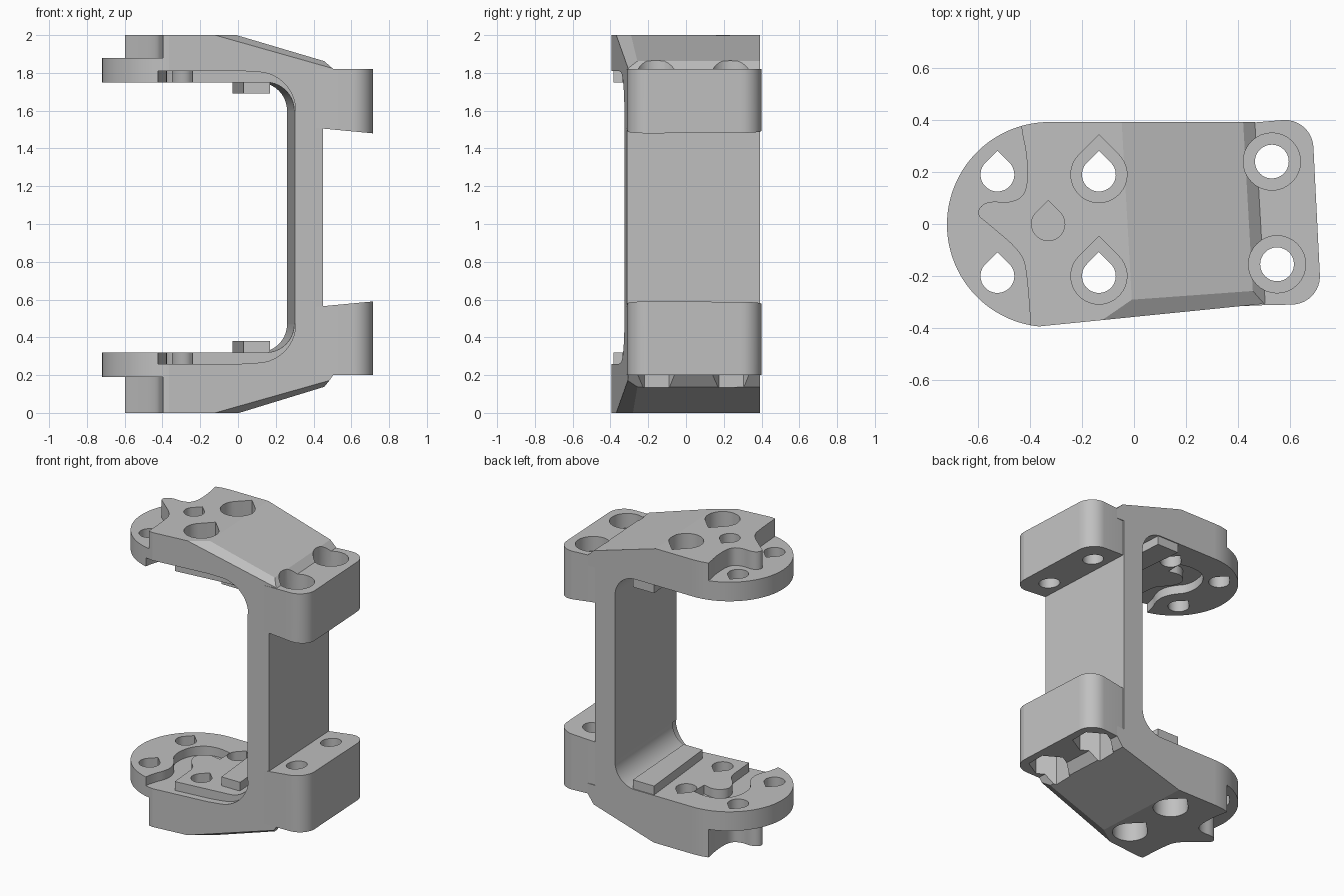
import bpy, bmesh, math
from mathutils import Vector

old = bpy.data.objects.get("Cube")
if old:
    bpy.data.objects.remove(old, do_unlink=True)

grey = bpy.data.materials.new("plain grey")
grey.use_nodes = True
GREY = (0.53, 0.53, 0.53, 1)
grey.diffuse_color = GREY
grey.node_tree.nodes["Principled BSDF"].inputs["Base Color"].default_value = GREY


def prism(name, pts, lo, hi, axis="z", shape=None):
    """Extrude a 2D outline; shape(far, co) may adjust each corner."""
    bm = bmesh.new()
    rings = []
    for far, level in enumerate((lo, hi)):
        ring = []
        for a, b in pts:
            co = Vector((a, b, level)) if axis == "z" else Vector((a, level, b))
            if shape:
                shape(far, co)
            ring.append(bm.verts.new(co))
        rings.append(ring)
        bm.faces.new(ring)
    n = len(pts)
    for i in range(n):
        j = (i + 1) % n
        bm.faces.new((rings[0][i], rings[0][j], rings[1][j], rings[1][i]))
    bmesh.ops.recalc_face_normals(bm, faces=bm.faces[:])
    me = bpy.data.meshes.new(name)
    bm.to_mesh(me)
    bm.free()
    me.materials.append(grey)
    ob = bpy.data.objects.new(name, me)
    bpy.context.collection.objects.link(ob)
    return ob


def combine(target, tool, op="DIFFERENCE", keep=False):
    mod = target.modifiers.new("cut", "BOOLEAN")
    mod.operation, mod.solver, mod.object = op, "EXACT", tool
    bpy.context.view_layer.objects.active = target
    bpy.ops.object.modifier_apply(modifier=mod.name)
    if not keep:
        bpy.data.objects.remove(tool, do_unlink=True)


def arc(cx, cy, r, a0, a1, n=10):
    angles = [math.radians(a0 + (a1 - a0) * i / n) for i in range(n + 1)]
    return [(cx + r * math.cos(a), cy + r * math.sin(a)) for a in angles]


def teardrop(cx, cy, r):
    return arc(cx, cy, r, 135, 405, 28) + [(cx, cy + r * math.sqrt(2))]


def smooth(pts, rounds=3):
    """Corner cutting on an open path."""
    for _ in range(rounds):
        out = [pts[0]]
        for (ax, ay), (bx, by) in zip(pts, pts[1:]):
            out += [(ax * .75 + bx * .25, ay * .75 + by * .25),
                    (ax * .25 + bx * .75, ay * .25 + by * .75)]
        pts = out + [pts[-1]]
    return pts


def flip(z, s):
    """Heights are given for the upper arm; the lower one is thicker."""
    return z if s > 0 else 2.07 - z


def levels(s, a, b):
    return sorted((flip(a, s), flip(b, s)))


def front_edge(x):
    return -.395 + .106 * (x + .33)


def skew(far, co):
    """The wall and slopes are turned slightly in plan."""
    if co.x > -.5:
        co.x -= .057 * co.y


# C-shaped frame: side profile trimmed by the plan outline
outer = [(-.8, 2), (-.025, 2), (.442, 1.862), (.487, 1.82), (.487, 1.75), (.433, 1.75),
         (.433, .27), (.487, .27), (.487, .2), (.442, .138), (-.01, 0), (-.8, 0)]
inner = [(-.8, 1.75)] + arc(.132, 1.6, .15, 90, 0)
inner += [(x, flip(z, -1)) for x, z in reversed(inner)]
frame = prism("bracket_frame", outer + inner[::-1], -.5, .5, "y", skew)
plan = arc(-.325, -.002, .394, 90, 264, 48) + [(.55, front_edge(.55)), (.55, .392)]
combine(frame, prism("plan_outline", plan, -.1, 2.1), "INTERSECT")

# Slanted trims along the front outer edges of both arms
bm = bmesh.new()
bm.from_mesh(frame.data)
for s in (1, -1):
    a, b, c = [Vector((x, y, z if s > 0 else 2 - z)) for x, y, z in
               ((-.13, -.375, 2), (.47, -.315, 1.83), (.45, -.26, 1.863))]
    normal = (b - a).cross(c - a) * s
    bmesh.ops.bisect_plane(bm, geom=bm.verts[:] + bm.edges[:] + bm.faces[:],
                           plane_co=a, plane_no=normal, clear_outer=True)
    rim = [e for e in bm.edges if e.is_boundary]
    bmesh.ops.holes_fill(bm, edges=rim, sides=0)
bmesh.ops.recalc_face_normals(bm, faces=bm.faces[:])
bm.to_mesh(frame.data)
bm.free()

# Wavy step on the outside of the arms, and the curved groove inside
step = smooth([(-.44, .5), (-.435, .37), (-.41, .26), (-.41, .12), (-.47, .08), (-.57, .09),
               (-.61, .04), (-.56, 0), (-.43, -.11), (-.41, -.2), (-.39, -.5)])
step += [(-.9, -.5), (-.9, .5)]
groove = smooth([(-.43, -.45), (-.42, -.33), (-.37, -.22), (-.39, -.12), (-.47, -.03),
                 (-.46, .11), (-.39, .2), (-.29, .22), (-.2, .2)])
groove += smooth([(-.2, .09), (-.29, .11), (-.36, .05), (-.33, -.04), (-.26, -.1),
                  (-.25, -.22), (-.23, -.45)])

# Front ledge beside the inner face, fading out into the wall
ledge = [(-.24, 1.6), (-.24, 1.81), (.02, 1.81)] + arc(.1, 1.6, .205, 90, 0)


def ledge_shape(far, co):
    if far:
        co.y = front_edge(co.x) + .05


# Clamp plan with two rounded corners
clamp_plan = [(.4, -.316), (.5, -.312)] + arc(.605, -.2, .11, -87, -2) \
    + arc(.58, .29, .11, 0, 92) + [(.4, .385)]
bolts = ((.53, .24), (.55, -.155))

for s in (1, -1):
    side = "upper" if s > 0 else "lower"
    upper = s > 0

    def clamp_shape(far, co):
        if far != upper:
            co.z = flip(1.505 - .025 * (co.x - .45) / .265, s)

    seat = 1.82 if upper else 1.87
    clamp = prism(side + "_clamp", clamp_plan, *levels(s, 1.5, seat), shape=clamp_shape)

    combine(frame, prism("step_cutter", step, *levels(s, 1.88, 2.1)))
    combine(frame, prism("groove_cutter", groove, *levels(s, 1.6, 1.81)))
    combine(frame, prism("ledge_cutter", [(x, flip(z, s)) for x, z in ledge],
                         -.5, 0, "y", ledge_shape))

    # Teardrop holes, recessed around the inner pair
    for y in (.19, -.2):
        for x in (-.525, -.135):
            combine(frame, prism("hole", teardrop(x, y, .065), *levels(s, 1.6, 2.1)))
        combine(frame, prism("recess", teardrop(-.135, y, .108), *levels(s, 1.88, 2.1)))
    if upper:
        combine(frame, prism("blind_hole", teardrop(-.33, 0, .064), 1.88, 2.1))

    # Bolt holes: round head recess above, six-sided nut recess below
    for x, y in bolts:
        outline = arc(x, y, .11, 0, 360, 32) if upper else arc(x, y, .128, 30, 390, 6)
        head = prism("head", outline[:-1], *levels(s, 1.72, 2.1))
        combine(frame, head, keep=True)
        combine(clamp, head)
        combine(clamp, prism("bolt", arc(x, y, .065, 0, 360, 32)[:-1], *levels(s, 1.3, 2.1)))

    # Raised locating rib on the inner face of the arm
    prism(side + "_rib", [(.03, -.22), (.17, -.22), (.13, .385), (-.03, .385)],
          *levels(s, 1.69, 1.77))

# Smooth curves, sharp edges, and truly flat level faces
for ob in bpy.context.scene.objects:
    ob.select_set(ob.type == "MESH")
bpy.context.view_layer.objects.active = frame
bpy.ops.object.shade_smooth_by_angle(angle=math.radians(14))
for ob in bpy.context.selected_objects:
    for face in ob.data.polygons:
        if max(abs(v) for v in face.normal) > .9999 or face.area > .1:
            face.use_smooth = False
